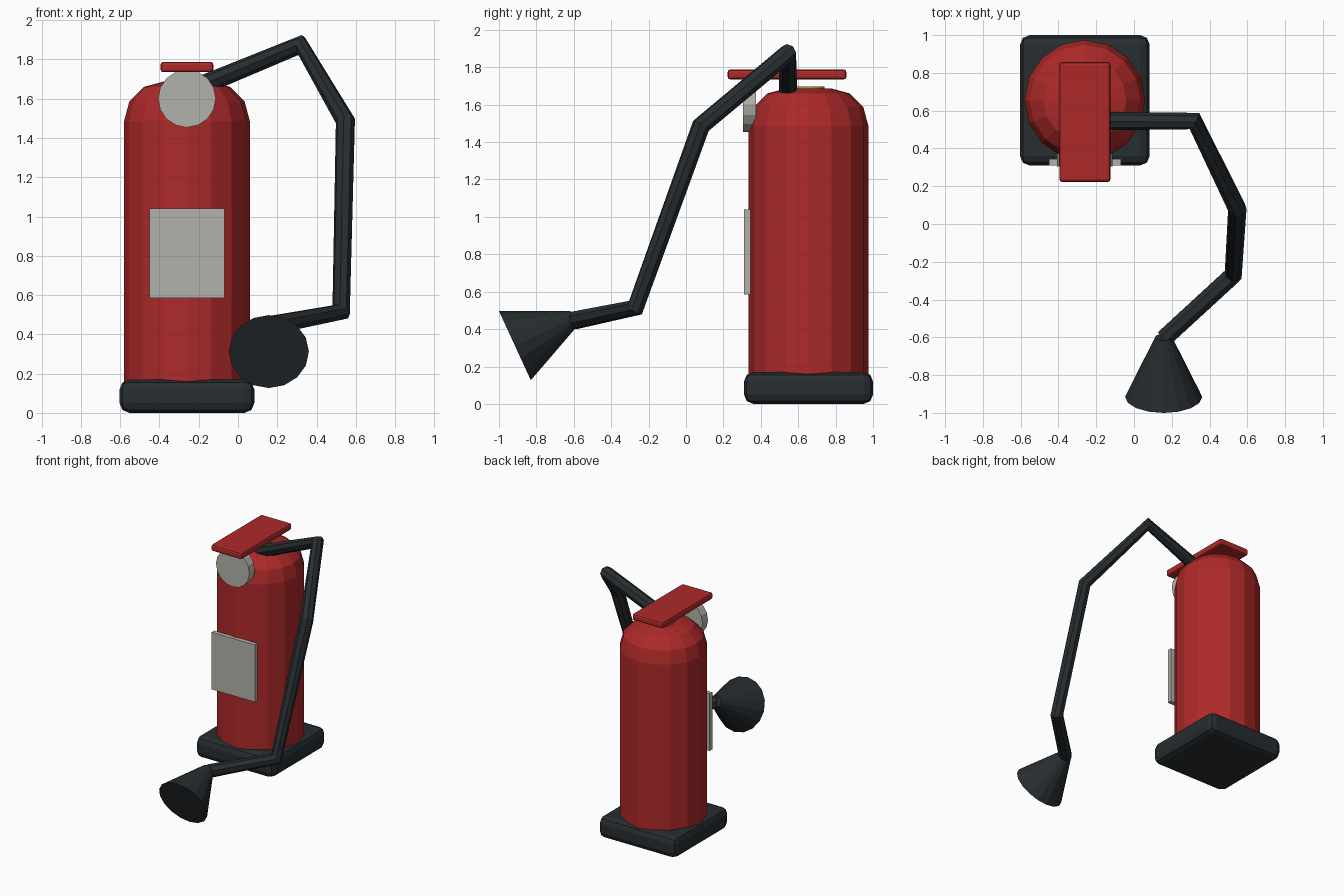
import bpy, bmesh
from math import pi, cos, sin, radians
from mathutils import Vector, Matrix

if "Cube" in bpy.data.objects:
    bpy.data.objects.remove(bpy.data.objects["Cube"])


def material(name, color):
    m = bpy.data.materials.new(name)
    m.diffuse_color = (*color, 1)
    m.use_nodes = True
    m.node_tree.nodes["Principled BSDF"].inputs["Base Color"].default_value = m.diffuse_color
    return m


RED = material("red_paint", (0.42, 0.022, 0.022))
BLACK = material("black_rubber", (0.02, 0.026, 0.03))
PALE = material("pale_grey", (0.45, 0.45, 0.41))
BRASS = material("brass", (0.5, 0.33, 0.05))
CX, CY = -0.26, 0.655


def finish(name, bm, mat):
    bmesh.ops.recalc_face_normals(bm, faces=bm.faces)
    me = bpy.data.meshes.new(name)
    bm.to_mesh(me)
    bm.free()
    ob = bpy.data.objects.new(name, me)
    bpy.context.collection.objects.link(ob)
    me.materials.append(mat)
    return ob


def box(name, lo, hi, mat, bevel=0, segments=2):
    lo, hi = Vector(lo), Vector(hi)
    bm = bmesh.new()
    bmesh.ops.create_cube(bm, size=1, matrix=Matrix.Translation((lo + hi) / 2)
                          @ Matrix.Diagonal((*(hi - lo), 1)))
    if bevel:
        bmesh.ops.bevel(bm, geom=bm.edges[:], offset=bevel, segments=segments,
                        profile=0.5, affect='EDGES')
    return finish(name, bm, mat)


def cone(name, start, end, r1, r2, mat, sides=16):
    a, b = Vector(start), Vector(end)
    bm = bmesh.new()
    rot = (b - a).to_track_quat('Z', 'Y').to_matrix().to_4x4()
    bmesh.ops.create_cone(bm, cap_ends=True, segments=sides, radius1=r1, radius2=r2,
                          depth=(b - a).length,
                          matrix=Matrix.Translation((a + b) / 2) @ rot)
    return finish(name, bm, mat)


# Tank: 16-sided lathe with a three-step rounded shoulder
profile = [(0.32, 0.08)] + [(0.12 + 0.2 * cos(radians(a)), 1.487 + 0.2 * sin(radians(a)))
                            for a in (0, 30, 60, 90)]
N = 16
bm = bmesh.new()
rings = [[bm.verts.new((CX + r * cos(2 * pi * i / N), CY + r * sin(2 * pi * i / N), z))
          for i in range(N)] for r, z in profile]
for low, up in zip(rings, rings[1:]):
    for i in range(N):
        j = (i + 1) % N
        bm.faces.new((low[i], low[j], up[j], up[i]))
bm.faces.new(rings[0])
bm.faces.new(rings[-1])
finish("tank", bm, RED)

# Foot, label and squeeze handle
box("base", (-0.603, 0.31, 0.0), (0.083, 1.0, 0.17), BLACK, 0.05, 2)
box("label", (-0.45, 0.311, 0.585), (-0.07, 0.345, 1.04), PALE)
box("handle", (-0.395, 0.222, 1.735), (-0.125, 0.858, 1.788), RED, 0.015, 2)

# Valve and pressure gauge
cone("valve", (CX, CY, 1.62), (CX, CY, 1.697), 0.085, 0.085, BRASS)
cone("gauge", (CX, 0.374, 1.601), (CX, 0.304, 1.601), 0.147, 0.147, PALE)

# Hose: angular swept tube
path = [(-0.24, 0.545, 1.645), (0.32, 0.545, 1.875), (0.547, 0.08, 1.487),
        (0.525, -0.27, 0.515), (0.16, -0.605, 0.445)]
cu = bpy.data.curves.new("hose", 'CURVE')
cu.dimensions = '3D'
cu.bevel_depth = 0.05
cu.bevel_resolution = 2
cu.use_fill_caps = True
sp = cu.splines.new('POLY')
sp.points.add(len(path) - 1)
sp.use_smooth = False
for p, co in zip(sp.points, path):
    p.co = (*co, 1)
cu.materials.append(BLACK)
bpy.context.collection.objects.link(bpy.data.objects.new("hose", cu))

# Discharge horn
cone("horn", (0.157, -0.60, 0.457), (0.157, -0.915, 0.312), 0.045, 0.204, BLACK)
